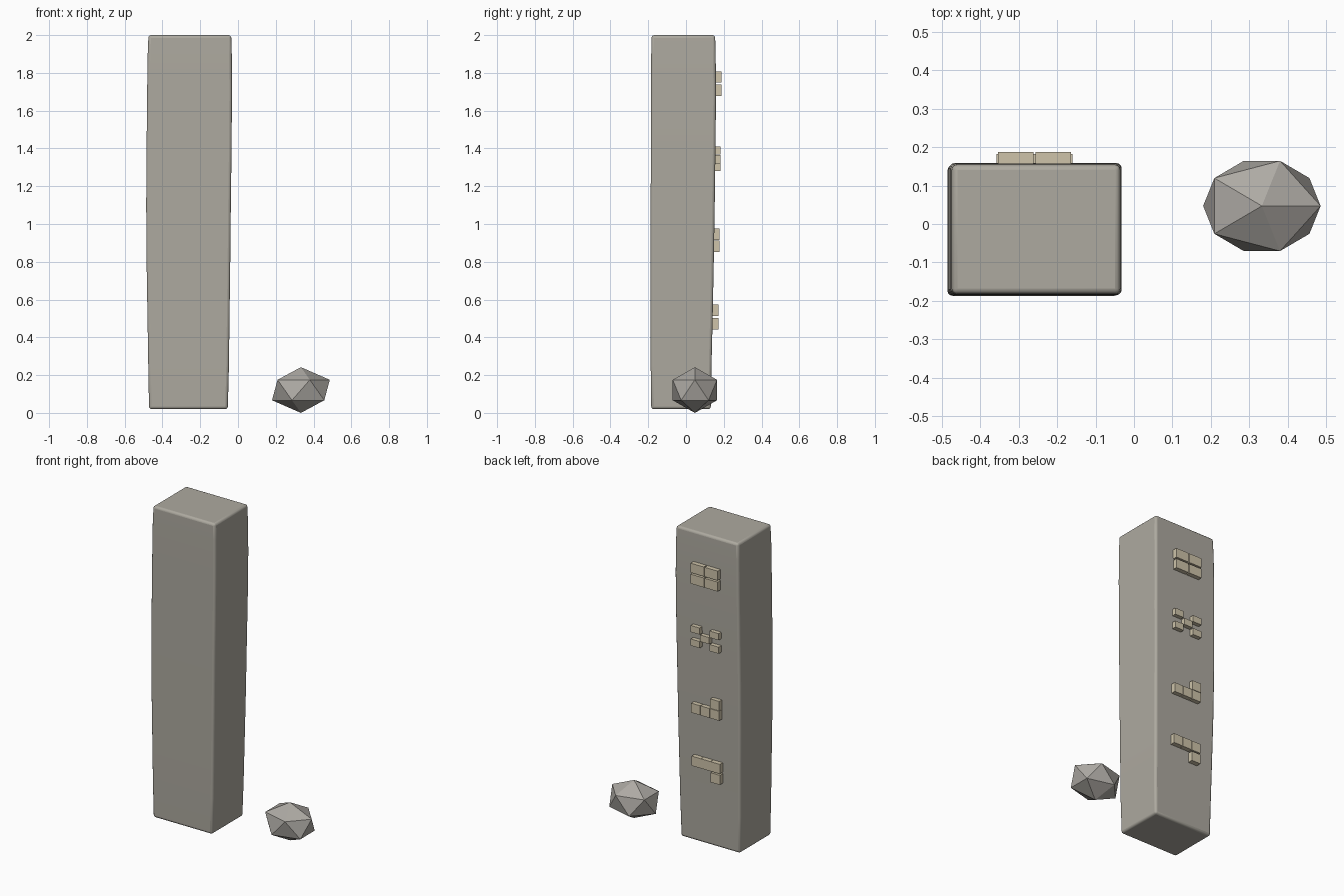
import bpy, bmesh

if "Cube" in bpy.data.objects:
    bpy.data.objects.remove(bpy.data.objects["Cube"])


def material(name, rgb):
    m = bpy.data.materials.new(name)
    m.diffuse_color = (*rgb, 1)
    m.use_nodes = True
    m.node_tree.nodes["Principled BSDF"].inputs["Base Color"].default_value = m.diffuse_color
    return m


def mesh_object(name, bm, mat):
    bmesh.ops.recalc_face_normals(bm, faces=bm.faces)
    me = bpy.data.meshes.new(name)
    bm.to_mesh(me)
    bm.free()
    ob = bpy.data.objects.new(name, me)
    bpy.context.collection.objects.link(ob)
    me.materials.append(mat)
    return ob


stone = material("stone", (0.42, 0.40, 0.35))
rock_grey = material("rock_grey", (0.42, 0.40, 0.37))
tan = material("tan", (0.62, 0.55, 0.40))

# Standing stone: slightly bulging rectangular sections (z, x0, x1, y0, y1)
sections = [
    (0.02, -0.471, -0.054, -0.184, 0.131),
    (0.25, -0.475, -0.048, -0.187, 0.135),
    (0.50, -0.479, -0.045, -0.187, 0.141),
    (0.80, -0.484, -0.041, -0.187, 0.147),
    (1.10, -0.486, -0.038, -0.187, 0.152),
    (1.40, -0.484, -0.034, -0.186, 0.156),
    (1.70, -0.481, -0.032, -0.185, 0.159),
    (1.90, -0.478, -0.033, -0.184, 0.157),
    (2.00, -0.474, -0.036, -0.182, 0.154),
]
bm = bmesh.new()
rings = [[bm.verts.new((x, y, z)) for x, y in ((a, c), (b, c), (b, d), (a, d))]
         for z, a, b, c, d in sections]
for lo, hi in zip(rings, rings[1:]):
    for i in range(4):
        j = (i + 1) % 4
        bm.faces.new((lo[i], lo[j], hi[j], hi[i]))
bm.faces.new(rings[0][::-1])
bm.faces.new(rings[-1])
pillar = mesh_object("standing_stone", bm, stone)
bev = pillar.modifiers.new("worn_edges", 'BEVEL')
bev.width = 0.014
bev.segments = 3
bev.limit_method = 'ANGLE'
bpy.context.view_layer.objects.active = pillar
pillar.select_set(True)
bpy.ops.object.shade_smooth_by_angle()

# Loose low-poly rock beside the stone
bm = bmesh.new()
bmesh.ops.create_icosphere(bm, subdivisions=1, radius=1)
for v in bm.verts:
    v.co = (0.333 + 0.171 * v.co.x, 0.047 + 0.138 * v.co.y, 0.121 + 0.121 * v.co.z)
mesh_object("loose_rock", bm, rock_grey)


# Raised block carvings on the back: cells are (column from +x to -x, row up)
def carving(name, z, front, cells, step, size):
    bm = bmesh.new()
    for col, row in cells:
        geo = bmesh.ops.create_cube(bm, size=1)
        for v in geo["verts"]:
            v.co = (-0.259 - col * step[0] + v.co.x * size[0],
                    front - 0.02 + v.co.y * 0.04,
                    z + row * step[1] + v.co.z * size[1])
    mesh_object(name, bm, tan)


quad = [(c, r) for c in (-0.5, 0.5) for r in (-0.5, 0.5)]
cross = [(0, 0)] + [(c, r) for c in (-1, 1) for r in (-1, 1)]
hook_up = [(-1, -0.5), (0, -0.5), (1, -0.5), (1, 0.5)]
hook_down = [(c, -r) for c, r in hook_up]
carving("carving_quad", 1.743, 0.187, quad, (0.098, 0.070), (0.092, 0.060))
carving("carving_cross", 1.345, 0.182, cross, (0.067, 0.043), (0.063, 0.042))
carving("carving_hook_up", 0.914, 0.177, hook_up, (0.067, 0.063), (0.063, 0.060))
carving("carving_hook_down", 0.508, 0.172, hook_down, (0.067, 0.070), (0.065, 0.061))
